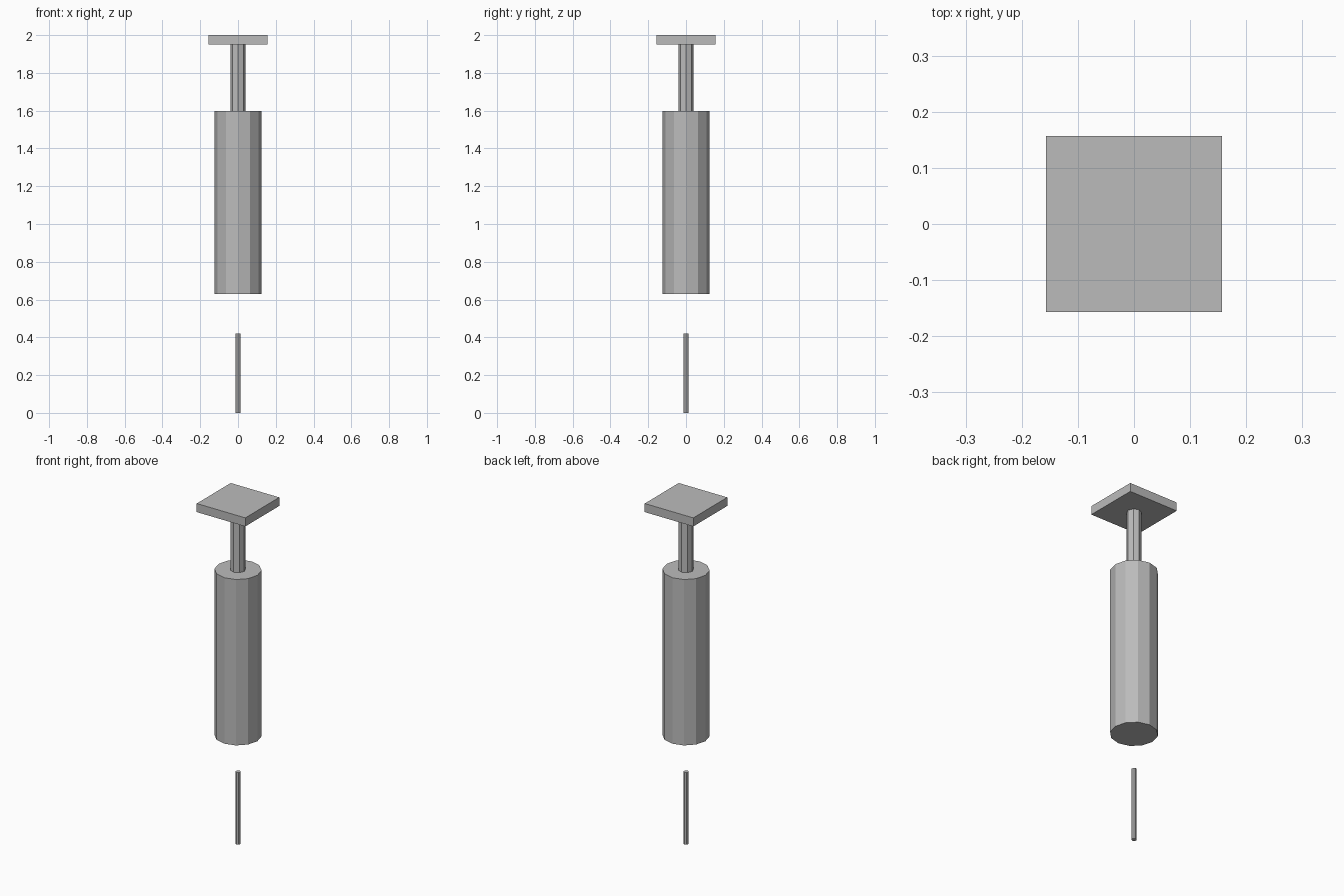
import bpy
import math

cube = bpy.data.objects.get("Cube")
if cube:
    bpy.data.objects.remove(cube, do_unlink=True)

# Single plain grey
grey = bpy.data.materials.new("grey metal")
grey.use_nodes = True
colour = (0.5, 0.5, 0.5, 1)
grey.diffuse_color = colour
grey.node_tree.nodes["Principled BSDF"].inputs["Base Color"].default_value = colour


def finish(name):
    obj = bpy.context.object
    obj.name = name
    obj.data.materials.append(grey)
    return obj


def cylinder(name, sides, radius, bottom, top):
    bpy.ops.mesh.primitive_cylinder_add(
        vertices=sides, radius=radius, depth=top - bottom,
        location=(0, 0, (bottom + top) / 2))
    return finish(name)


# Thin pin, floating below the body
cylinder("pin", 8, 0.014, 0, 0.42)

# Main barrel and the stem rising from it
cylinder("barrel", 12, 0.125, 0.63, 1.597)
cylinder("stem", 8, 0.04, 1.597, 1.95)

# Square plate on top
bpy.ops.mesh.primitive_cube_add(size=1, location=(0, 0, 1.975))
plate = finish("top_plate")
plate.scale = (0.313, 0.313, 0.05)
